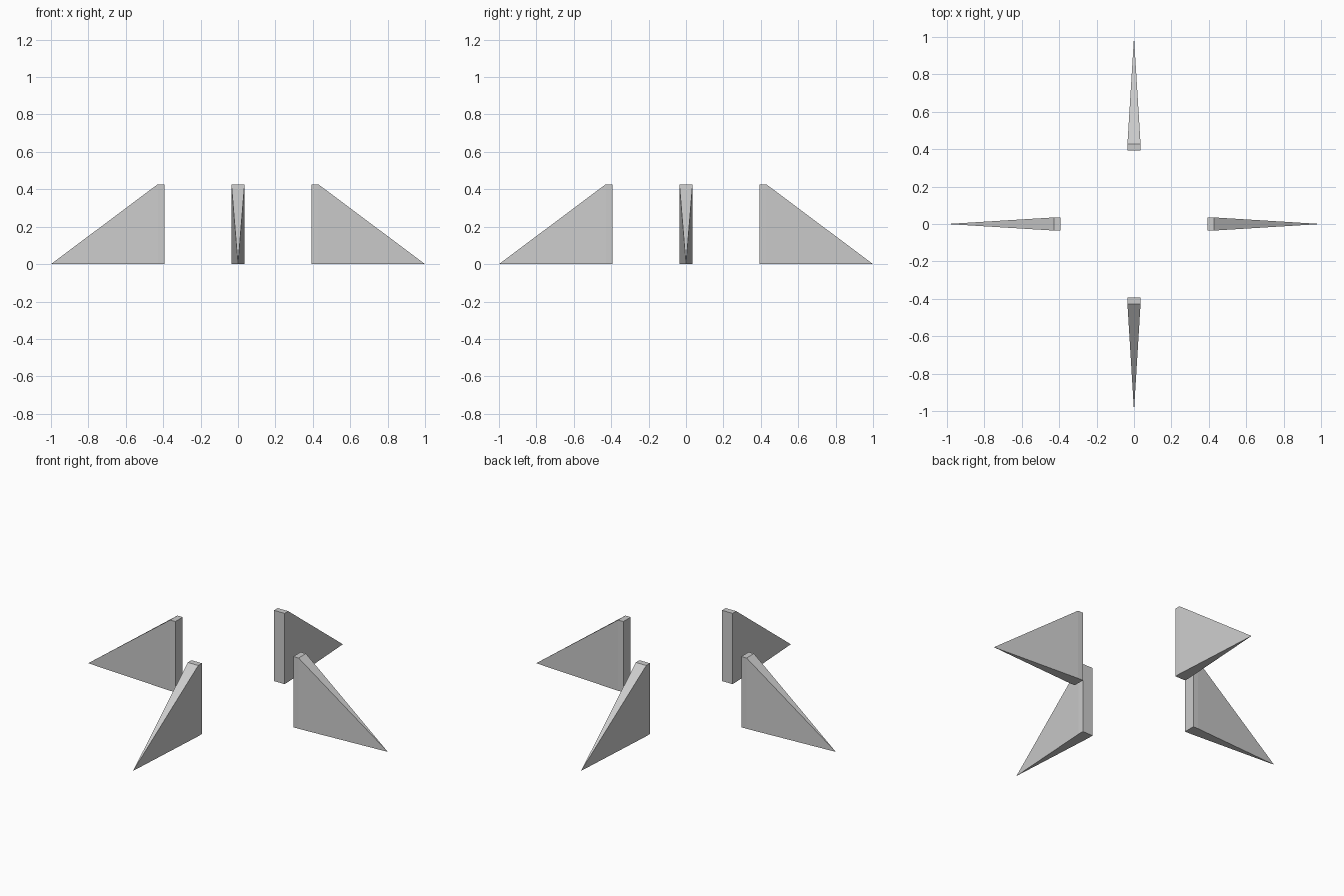
import bpy, bmesh
from math import radians, pi
from mathutils import Matrix

if "Cube" in bpy.data.objects:
    bpy.data.objects.remove(bpy.data.objects["Cube"])

INNER, SHOULDER, TIP = 0.394, 0.429, 1.0   # distances from the centre
HALF_WIDTH, HEIGHT = 0.035, 0.427


def fin(name, angle):
    """Upright root block tapering to a single point on the ground."""
    bm = bmesh.new()
    for r in (INNER, SHOULDER):
        for w in (-HALF_WIDTH, HALF_WIDTH):
            for z in (0, HEIGHT):
                bm.verts.new((r, w, z))
    bm.verts.new((TIP, 0, 0))
    # Wrap the points, then merge flat triangles into clean faces
    bmesh.ops.convex_hull(bm, input=bm.verts[:])
    bmesh.ops.dissolve_limit(bm, angle_limit=radians(0.5),
                             verts=bm.verts[:], edges=bm.edges[:])
    bmesh.ops.recalc_face_normals(bm, faces=bm.faces[:])
    bm.transform(Matrix.Rotation(angle, 4, 'Z'))
    mesh = bpy.data.meshes.new(name)
    bm.to_mesh(mesh)
    bm.free()
    bpy.context.collection.objects.link(bpy.data.objects.new(name, mesh))


# Four fins around the centre
for i, side in enumerate(("right", "back", "left", "front")):
    fin(side + "_fin", i * pi / 2)
